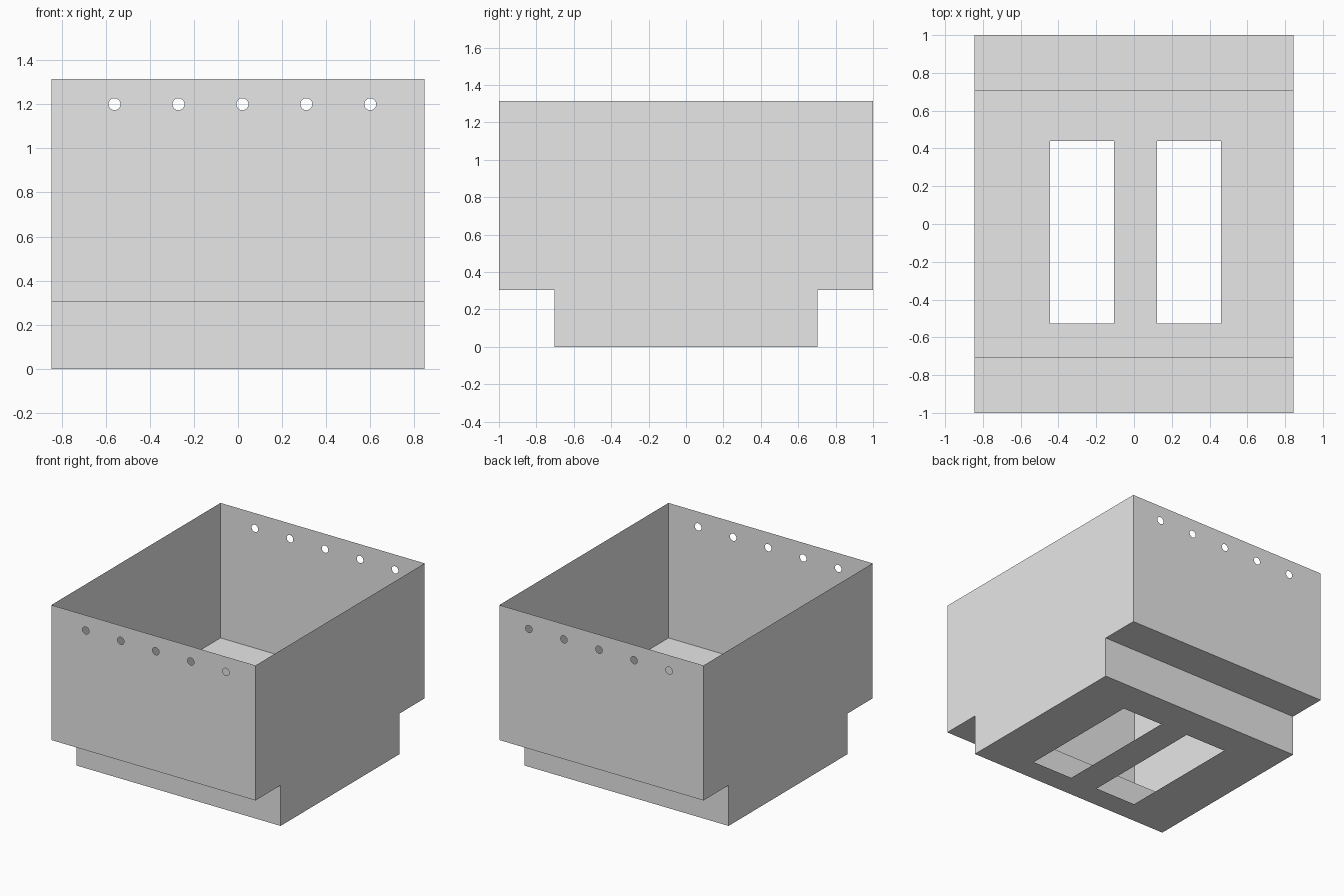
import bpy
import bmesh
from math import cos, sin, tau
from mathutils import Vector

cube = bpy.data.objects.get("Cube")
if cube:
    bpy.data.objects.remove(cube, do_unlink=True)

# Overall sizes
W, D, H = 0.845, 1.0, 1.314        # half width, half depth, height
STEP_Y, STEP_Z = 0.703, 0.304      # narrower foot of the box
HOLE_Z, HOLE_R = 1.2, 0.027

grey = bpy.data.materials.new("light_grey")
grey.use_nodes = True
grey.diffuse_color = (0.8, 0.8, 0.8, 1)
grey.node_tree.nodes["Principled BSDF"].inputs["Base Color"].default_value = (0.8, 0.8, 0.8, 1)


def rectangle(u0, u1, v0, v1):
    return [(u0, v0), (u1, v0), (u1, v1), (u0, v1)]


def circle(u, v, r, sides=32):
    return [(u + r * cos(tau * i / sides), v + r * sin(tau * i / sides)) for i in range(sides)]


def sheet(name, loops, place, outward):
    """Flat thin sheet: first loop is the outline, the others are openings."""
    bm = bmesh.new()
    for loop in loops:
        verts = [bm.verts.new(place(u, v)) for u, v in loop]
        for a, b in zip(verts, verts[1:] + verts[:1]):
            bm.edges.new((a, b))
    outward = Vector(outward)
    bmesh.ops.triangle_fill(bm, edges=bm.edges[:], use_beauty=True, normal=outward)
    bm.normal_update()
    for face in bm.faces:
        if face.normal.dot(outward) < 0:
            face.normal_flip()
    mesh = bpy.data.meshes.new(name)
    bm.to_mesh(mesh)
    bm.free()
    mesh.materials.append(grey)
    obj = bpy.data.objects.new(name, mesh)
    bpy.context.collection.objects.link(obj)


# Front and back: holed wall, ledge under it, and recessed foot wall
holes = [circle(0.02 + 0.29 * i, HOLE_Z, HOLE_R) for i in range(-2, 3)]
for name, s in (("front", -1), ("back", 1)):
    sheet(name + "_wall", [rectangle(-W, W, STEP_Z, H)] + holes,
          lambda u, v: (u, s * D, v), (0, s, 0))
    sheet(name + "_ledge", [rectangle(-W, W, STEP_Y, D)],
          lambda u, v: (u, s * v, STEP_Z), (0, 0, -1))
    sheet(name + "_foot_wall", [rectangle(-W, W, 0, STEP_Z)],
          lambda u, v: (u, s * STEP_Y, v), (0, s, 0))

# Stepped side walls
profile = [(-STEP_Y, 0), (STEP_Y, 0), (STEP_Y, STEP_Z), (D, STEP_Z),
           (D, H), (-D, H), (-D, STEP_Z), (-STEP_Y, STEP_Z)]
for name, s in (("left", 1), ("right", -1)):
    sheet(name + "_wall", [profile], lambda u, v: (s * W, u, v), (s, 0, 0))

# Floor with two long openings
openings = [rectangle(x, x + 0.338, -0.528, 0.44) for x in (-0.444, 0.123)]
sheet("floor", [rectangle(-W, W, -STEP_Y, STEP_Y)] + openings,
      lambda u, v: (u, v, 0), (0, 0, -1))
